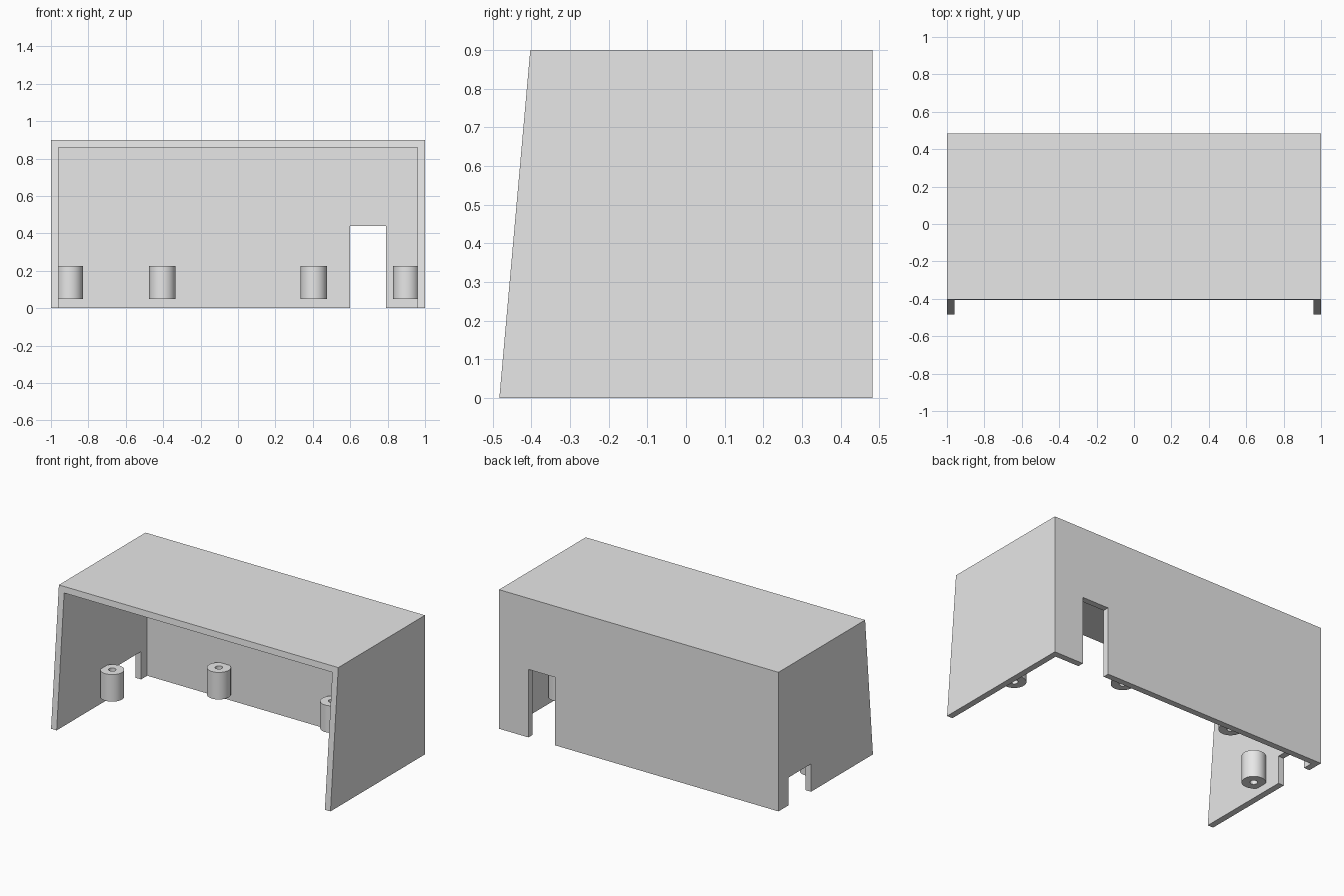
import bpy, bmesh, math

cube = bpy.data.objects.get("Cube")
if cube:
    bpy.data.objects.remove(cube, do_unlink=True)

grey = bpy.data.materials.new("light_grey")
grey.use_nodes = True
grey.diffuse_color = (0.8, 0.8, 0.8, 1)
grey.node_tree.nodes["Principled BSDF"].inputs["Base Color"].default_value = (0.8, 0.8, 0.8, 1)

HALF_X, BACK, FRONT, FRONT_TOP, HEIGHT, WALL = 1.0, 0.483, -0.483, -0.403, 0.9, 0.04


def add_object(name, bm):
    bmesh.ops.recalc_face_normals(bm, faces=bm.faces)
    mesh = bpy.data.meshes.new(name)
    bm.to_mesh(mesh)
    bm.free()
    mesh.materials.append(grey)
    obj = bpy.data.objects.new(name, mesh)
    bpy.context.collection.objects.link(obj)
    return obj


def prism(name, profile, x0, x1):
    """Extrude a y-z profile along x."""
    bm = bmesh.new()
    face = bm.faces.new([bm.verts.new((x0, y, z)) for y, z in profile])
    ext = bmesh.ops.extrude_face_region(bm, geom=[face])["geom"]
    bmesh.ops.translate(bm, vec=(x1 - x0, 0, 0),
                        verts=[v for v in ext if isinstance(v, bmesh.types.BMVert)])
    return add_object(name, bm)


def rect(y0, y1, z0, z1):
    return [(y0, z0), (y1, z0), (y1, z1), (y0, z1)]


def cut(obj, cutter):
    """Subtract the cutter, then discard it."""
    cutter.hide_render = True
    mod = obj.modifiers.new("cut", 'BOOLEAN')
    mod.operation = 'DIFFERENCE'
    mod.solver = 'EXACT'
    mod.object = cutter
    bpy.context.view_layer.objects.active = obj
    bpy.ops.object.modifier_apply(modifier=mod.name)
    bpy.data.objects.remove(cutter, do_unlink=True)


# Housing: slanted block hollowed out from the front and below
shell = prism("housing_shell",
              [(FRONT, 0), (BACK, 0), (BACK, HEIGHT), (FRONT_TOP, HEIGHT)], -HALF_X, HALF_X)
inner = HALF_X - WALL
cut(shell, prism("hollow_cutter", rect(-1, BACK - WALL, -0.5, HEIGHT - WALL), -inner, inner))

# Tall opening in the back wall, low opening in the right wall
cut(shell, prism("back_opening_cutter", rect(0.42, 0.6, -0.5, 0.44), 0.6, 0.79))
cut(shell, prism("side_opening_cutter", rect(0.15, 0.38, -0.5, 0.18), -1.1, -0.94))


def screw_post(name, x, y, radius=0.07, hole=0.022, z0=0.05, z1=0.225, sides=40):
    """Hollow post with a screw hole right through it."""
    bm = bmesh.new()
    rings = []
    for r, z in ((radius, z0), (radius, z1), (hole, z1), (hole, z0)):
        rings.append([bm.verts.new((x + r * math.cos(math.tau * i / sides),
                                    y + r * math.sin(math.tau * i / sides), z))
                      for i in range(sides)])
    for a, b in zip(rings, rings[1:] + rings[:1]):
        for i in range(sides):
            j = (i + 1) % sides
            bm.faces.new((a[i], a[j], b[j], b[i]))
    obj = add_object(name, bm)
    bpy.ops.object.select_all(action='DESELECT')
    obj.select_set(True)
    bpy.context.view_layer.objects.active = obj
    bpy.ops.object.shade_smooth_by_angle(angle=math.radians(30))


# Screw posts, mirrored left and right
for side, s in (("left", 1), ("right", -1)):
    screw_post(f"side_post_{side}", 0.9 * s, 0)
    screw_post(f"back_post_{side}", 0.405 * s, 0.383)
